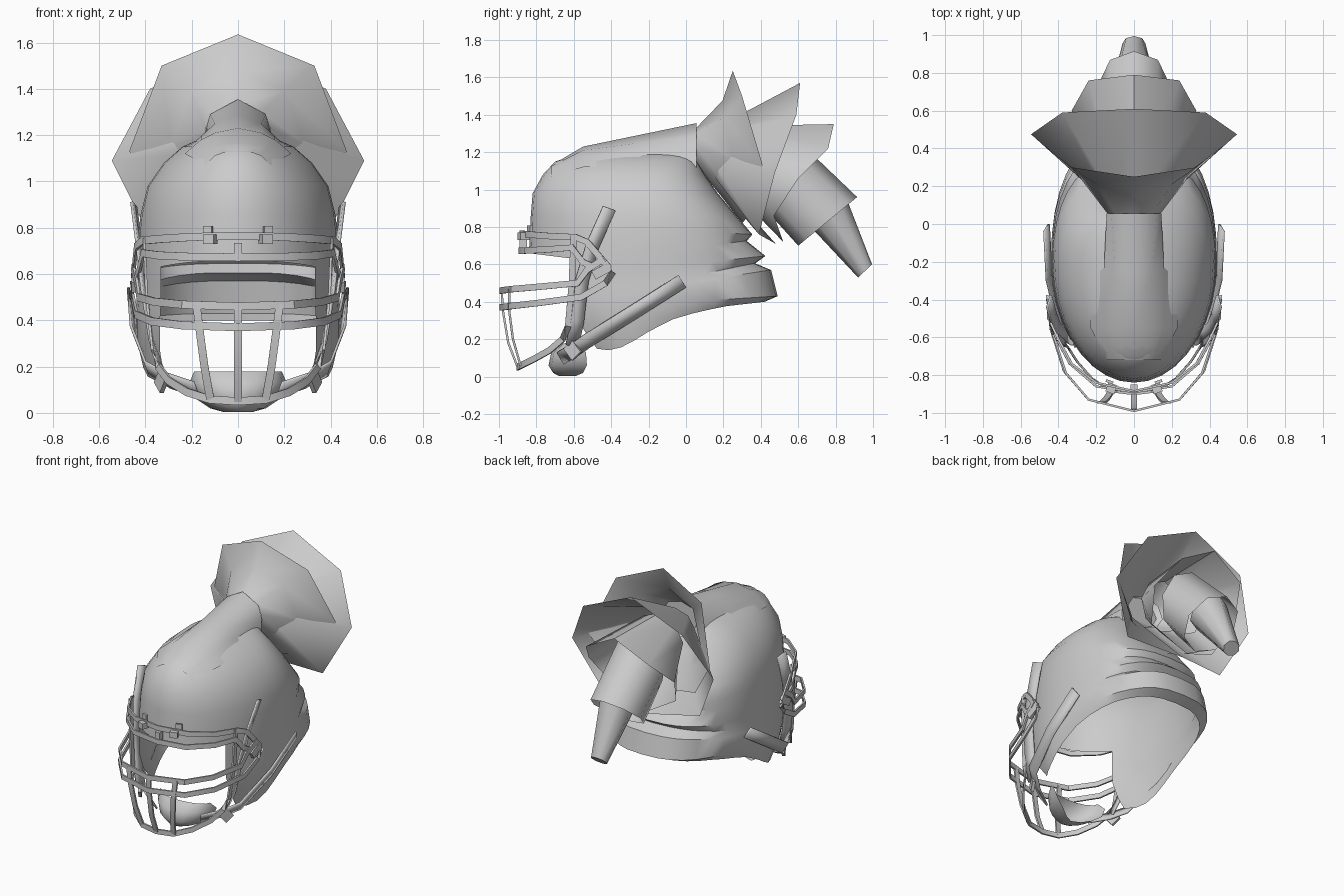
import bpy, math
from mathutils import Vector

if "Cube" in bpy.data.objects:
    bpy.data.objects.remove(bpy.data.objects["Cube"])


def make(name, verts, faces, mirror=False, thick=0, angle=35):
    me = bpy.data.meshes.new(name)
    me.from_pydata(verts, [], faces)
    ob = bpy.data.objects.new(name, me)
    bpy.context.collection.objects.link(ob)
    me.polygons.foreach_set("use_smooth", [True] * len(me.polygons))
    me.set_sharp_from_angle(angle=math.radians(angle))
    if thick:
        m = ob.modifiers.new("thick", 'SOLIDIFY')
        m.thickness = thick
        m.offset = 0
    if mirror:
        m = ob.modifiers.new("mirror", 'MIRROR')
        m.use_clip = True
    return ob


def grid_faces(rows, n, closed=False, skip=lambda i, j: False):
    return [(i*n + j, i*n + (j+1) % n, (i+1)*n + (j+1) % n, (i+1)*n + j)
            for i in range(rows - 1) for j in range(n if closed else n - 1) if not skip(i, j)]


def interp(tab, y):
    if y <= tab[0][0]:
        return tab[0][1]
    for (a, za), (b, zb) in zip(tab, tab[1:]):
        if y <= b:
            return za + (zb - za) * (y - a) / (b - a)
    return tab[-1][1]


# helmet shell: half rows from front to back: half width, front y, back y, height along y
YC = -0.2
shell_rows = [
    (0.0, -.50, .00, [(0, 1.22)]),
    (.15, -.58, .04, [(0, 1.19)]),
    (.24, -.70, .06, [(0, 1.15)]),
    (.32, -.765, .10, [(0, 1.08)]),
    (.39, -.82, .17, [(0, .98)]),
    (.42, -.83, .27, [(0, .86)]),
    (.43, -.835, .355, [(-.84, .76), (0, .78), (.35, .76)]),
    (.435, -.84, .325, [(-.84, .66), (-.6, .63), (0, .68), (.31, .725)]),
    (.435, -.84, .425, [(-.6, .55), (0, .60), (.42, .645)]),
    (.435, -.84, .37, [(-.6, .46), (0, .53), (.36, .605)]),
    (.44, -.84, .455, [(-.6, .40), (0, .50), (.45, .57)]),
    (.44, -.76, .49, [(-.56, .27), (-.3, .30), (0, .40), (.48, .43)]),
    (.415, -.63, .42, [(-.48, .15), (-.42, .14), (-.33, .16), (-.12, .29), (0, .33), (.2, .375), (.42, .40)]),
]
N = 19
verts = []
for hw, yf, yb, tab in shell_rows:
    for j in range(N):
        p = math.pi * j / (N - 1)
        c, s = math.cos(p), max(0, math.sin(p))
        if j == N - 1:
            s = 0
        if c >= 0:
            x, y = hw * s, YC - (YC - yf) * c
        else:
            x, y = hw * s ** .75, YC + (yb - YC) * (-c) ** .9
        verts.append((x, y, interp(tab, y)))
# the face opening is left out below the brow row
make("helmet_shell", verts, grid_faces(len(shell_rows), N, skip=lambda i, j: i >= 7 and j < 5), mirror=True)

# raised ridge on the crown that leads to the ponytail
ridge = [(-.72, [(0, 1.13), (.06, 1.125), (.1, 1.11), (.14, 1.07)]),
         (-.55, [(0, 1.23), (.1, 1.21), (.16, 1.18), (.23, 1.12)]),
         (-.25, [(0, 1.292), (.1, 1.25), (.16, 1.195), (.23, 1.13)]),
         (.055, [(0, 1.355), (.12, 1.29), (.145, 1.2), (.14, 1.07)])]
verts = [(x, y, z) for y, sec in ridge for x, z in sec]
n0 = len(verts)
verts.append((0, .055, 1.07))
make("crown_ridge", verts, grid_faces(4, 4) + [(n0 - 4, n0 - 3, n0 - 2, n0 - 1, n0)], mirror=True)


# ponytail: nested flared tufts with eight-sided rims
def ring(half):
    return half + [(-x, y, z) for x, y, z in reversed(half[1:-1])]


def base(top, bottom, hw):
    out = []
    for k in range(5):
        a = math.pi * k / 4
        t = (1 - math.cos(a)) / 2
        out.append((hw * math.sin(a) if k < 4 else 0,
                    top[0] + (bottom[0] - top[0]) * t, top[1] + (bottom[1] - top[1]) * t))
    return out


tufts = [
    (base((.055, 1.33), (.055, 1.13), .14),
     [(0, .195, 1.475), (.2, .21, 1.39), (.29, .25, 1.16), (.2, .23, 1.0), (0, .2, .95)],
     [(0, .25, 1.635), (.33, .30, 1.5), (.47, .41, 1.13), (.33, .37, .90), (0, .30, .82)]),
    (base((.12, 1.31), (.10, 1.10), .14),
     [(0, .61, 1.57), (.38, .59, 1.40), (.545, .475, 1.09), (.38, .39, .76), (0, .48, .71)]),
    (base((.30, 1.34), (.25, 1.0), .17),
     [(0, .79, 1.35), (.24, .76, 1.22), (.33, .60, 1.06), (.25, .47, .86), (0, .52, .72)]),
    (base((.57, 1.29), (.42, .90), .18),
     base((.915, .96), (.60, .70), .18)),
    (base((.84, 1.0), (.62, .85), .12),
     base((.995, .60), (.92, .53), .06)),
]
for i, rings in enumerate(tufts):
    faces = grid_faces(len(rings), 8, closed=True)
    if i == 4:
        faces.append(tuple(range(8, 16)))
    make(f"ponytail_tuft_{i + 1}", [v for r in rings for v in ring(r)], faces, angle=50)


# face guard bars: flat strips through a half path, continued on the other side
def bar(name, half, symmetric=True, up=(0, 0, 1), r=.017, flat=.35):
    pts = [(-x, y, z) for x, y, z in reversed(half[1:])] + half if symmetric else half
    verts = []
    for i, p in enumerate(pts):
        t = (Vector(pts[min(i+1, len(pts)-1)]) - Vector(pts[max(i-1, 0)])).normalized()
        ref = Vector((0, 1, 0)) if up[2] and abs(t.z) >= .8 else Vector(up)
        s = t.cross(ref).normalized()
        u = s.cross(t)
        verts += [Vector(p) + s*r*a + u*r*b for a, b in ((-flat, -1), (flat, -1), (flat, 1), (-flat, 1))]
    n = len(verts)
    make(name, verts, grid_faces(len(pts), 4, closed=True) + [(3, 2, 1, 0), (n-4, n-3, n-2, n-1)],
         mirror=not symmetric)


bar("brow_bar_upper", [(0, -.885, .765), (.2, -.84, .76), (.33, -.74, .752), (.41, -.59, .745),
                       (.44, -.53, .72), (.455, -.41, .58)])
bar("brow_bar_lower", [(0, -.89, .672), (.2, -.86, .674), (.34, -.74, .68), (.41, -.61, .69),
                       (.43, -.55, .61), (.45, -.43, .56)])
bar("mouth_bar_upper", [(0, -.99, .46), (.24, -.93, .468), (.36, -.79, .48), (.43, -.58, .50),
                        (.44, -.53, .57), (.455, -.44, .63)])
bar("mouth_bar_lower", [(0, -.99, .37), (.24, -.93, .378), (.37, -.78, .395), (.44, -.56, .425),
                        (.455, -.43, .50), (.46, -.39, .56)])
bar("jaw_bar", [(0, -.9, .05), (.12, -.885, .058), (.22, -.82, .09), (.30, -.73, .14),
                (.345, -.66, .20), (.37, -.63, .27), (.395, -.61, .5), (.405, -.60, .755)])
for side in (-1, 1):
    bar("guard_upright", [(side*x, y, z) for x, y, z in
                          ((.18, -.945, .47), (.165, -.945, .35), (.145, -.925, .2), (.12, -.885, .06))],
        False, (1, 0, 0))
bar("guard_centre_upright", [(0, -.985, .46), (0, -.98, .36), (0, -.95, .18), (0, -.9, .05)], False, (1, 0, 0))


# flat chin straps
def strap(name, pts, off):
    o = Vector(off)
    verts = [v for p in pts for v in (Vector(p) - o, Vector(p) + o)]
    make(name, verts, grid_faces(len(pts), 2), mirror=True, thick=.012)


strap("upper_chin_strap", [(.45, -.41, .90), (.425, -.50, .70), (.405, -.555, .52), (.37, -.58, .3),
                           (.32, -.61, .16)], (-.01, .033, -.012))
strap("lower_chin_strap", [(.463, -.02, .51), (.45, -.28, .345), (.39, -.53, .19), (.30, -.60, .14),
                           (.18, -.67, .10)], (.012, -.019, .032))

# chin cup: open-backed bowl
verts = []
cup = [(.19, -.66, -.58, .178), (.21, -.72, -.535, .13), (.18, -.735, -.53, .06),
       (.12, -.71, -.55, .02), (.06, -.68, -.59, .003), (0, -.64, -.62, .003)]
for hw, yf, yb, z in cup:
    for j in range(9):
        a = math.pi * j / 8
        verts.append((-hw * math.cos(a), yb + (yf - yb) * math.sin(a), z))
make("chin_cup", verts, grid_faces(len(cup), 9), angle=60)


# clips that hold the guard and straps
def block(name, loc, size, rot=(0, 0, 0), mirror=True):
    bpy.ops.mesh.primitive_cube_add(size=1, location=loc, rotation=rot)
    ob = bpy.context.object
    ob.name = name
    ob.scale = size
    bpy.ops.object.transform_apply(location=True, rotation=True, scale=True)
    if mirror:
        ob.modifiers.new("mirror", 'MIRROR')


block("brow_clip", (.12, -.87, .75), (.05, .05, .04), (0, 0, .35))
block("brow_clip_tab", (.13, -.835, .785), (.04, .015, .045), (0, 0, .35))
block("centre_clip", (0, -.87, .705), (.035, .04, .06), mirror=False)
block("side_clip", (.45, -.45, .565), (.02, .1, .05), (.5, 0, 0))
block("strap_buckle", (.33, -.605, .14), (.02, .07, .08), (.7, 0, -.5))
